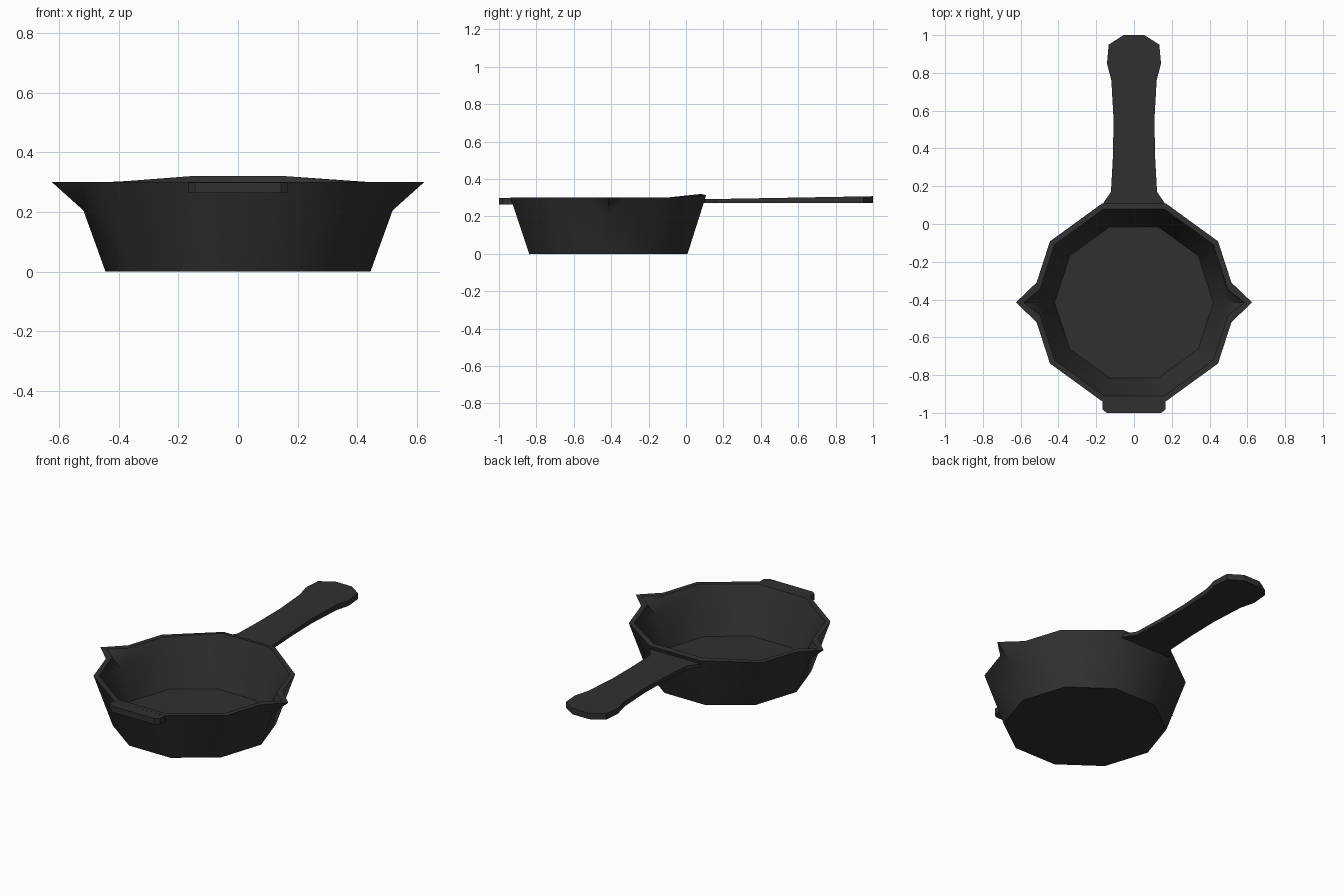
import bpy, bmesh, math

if "Cube" in bpy.data.objects:
    bpy.data.objects.remove(bpy.data.objects["Cube"])

CY = -0.415          # bowl centre on y
SIDES = 10

iron = bpy.data.materials.new("black cast iron")
iron.diffuse_color = (0.03, 0.03, 0.03, 1)
iron.use_nodes = True
iron.node_tree.nodes["Principled BSDF"].inputs["Base Color"].default_value = iron.diffuse_color


def finish(name, bm, angle):
    bmesh.ops.recalc_face_normals(bm, faces=bm.faces)
    mesh = bpy.data.meshes.new(name)
    bm.to_mesh(mesh)
    bm.free()
    mesh.materials.append(iron)
    ob = bpy.data.objects.new(name, mesh)
    bpy.context.collection.objects.link(ob)
    bpy.ops.object.select_all(action='DESELECT')
    ob.select_set(True)
    bpy.context.view_layer.objects.active = ob
    bpy.ops.object.shade_smooth_by_angle(angle=math.radians(angle))
    return ob


def ring_point(i, r):
    a = 2 * math.pi * i / SIDES
    return r * math.cos(a), CY + r * math.sin(a)


def shell(bm, r_low, z_low, r_top, z_back, half_spout, tip_x, mid_x, mid_z):
    """One skin of the bowl with a pouring lip at each side; returns floor ring and rim loop."""
    low = [bm.verts.new((*ring_point(i, r_low), z_low)) for i in range(SIDES)]
    rim, start, end, mids = [], {}, {}, {}
    for i in range(SIDES):
        x, y = ring_point(i, r_top)
        if i in (0, 5):
            s = 1 if i == 0 else -1
            lip_x = s * (r_top - half_spout * math.tan(math.radians(18)))
            a = bm.verts.new((lip_x, CY - s * half_spout, 0.30))
            tip = bm.verts.new((s * tip_x, CY, 0.30))
            b = bm.verts.new((lip_x, CY + s * half_spout, 0.30))
            m = bm.verts.new((s * mid_x, CY, mid_z))
            bm.faces.new((m, a, tip))
            bm.faces.new((m, tip, b))
            rim += [a, tip, b]
            start[i], end[i], mids[i] = a, b, m
        else:
            v = bm.verts.new((x, y, z_back if i in (2, 3) else 0.30))
            rim.append(v)
            start[i] = end[i] = v
    for i in range(SIDES):
        j = (i + 1) % SIDES
        loop = [low[i], low[j]]
        if j in mids:
            loop.append(mids[j])
        loop += [start[j], end[i]]
        if i in mids:
            loop.append(mids[i])
        bm.faces.new(loop)
    bm.faces.new(low)
    return rim


# Bowl: outer and inner skins joined by the rim
bm = bmesh.new()
outer = shell(bm, 0.445, 0.0, 0.55, 0.314, 0.105, 0.625, 0.519, 0.205)
inner = shell(bm, 0.42, 0.03, 0.52, 0.32, 0.068, 0.585, 0.49, 0.21)
n = len(outer)
for k in range(n):
    q = (k + 1) % n
    bm.faces.new((outer[k], outer[q], inner[q], inner[k]))
finish("bowl", bm, 40)


def slab(name, half_outline, z_low, z_top):
    """Flat bar mirrored over x, built from (y, half width) stations."""
    bm = bmesh.new()
    rows = []
    for y, w in half_outline:
        rows.append([bm.verts.new((x, y, z)) for x, z in
                     ((-w, z_low(y)), (w, z_low(y)), (w, z_top(y)), (-w, z_top(y)))])
    for a, b in zip(rows, rows[1:]):
        for k in range(4):
            q = (k + 1) % 4
            bm.faces.new((a[k], a[q], b[q], b[k]))
    bm.faces.new(rows[0])
    bm.faces.new(rows[-1])
    return finish(name, bm, 30)


# Long handle at the back, thickening towards its end
slab("handle",
     [(0.095, 0.165), (0.115, 0.16), (0.17, 0.122), (0.35, 0.112), (0.55, 0.108),
      (0.76, 0.12), (0.85, 0.143), (0.95, 0.134), (1.0, 0.055)],
     lambda y: 0.272,
     lambda y: 0.292 + 0.016 * max(0.0, y - 0.1) / 0.9)

# Short helper grip at the front
slab("front_grip",
     [(-0.922, 0.165), (-0.94, 0.168), (-0.98, 0.168), (-1.0, 0.145)],
     lambda y: 0.264,
     lambda y: 0.2995)
